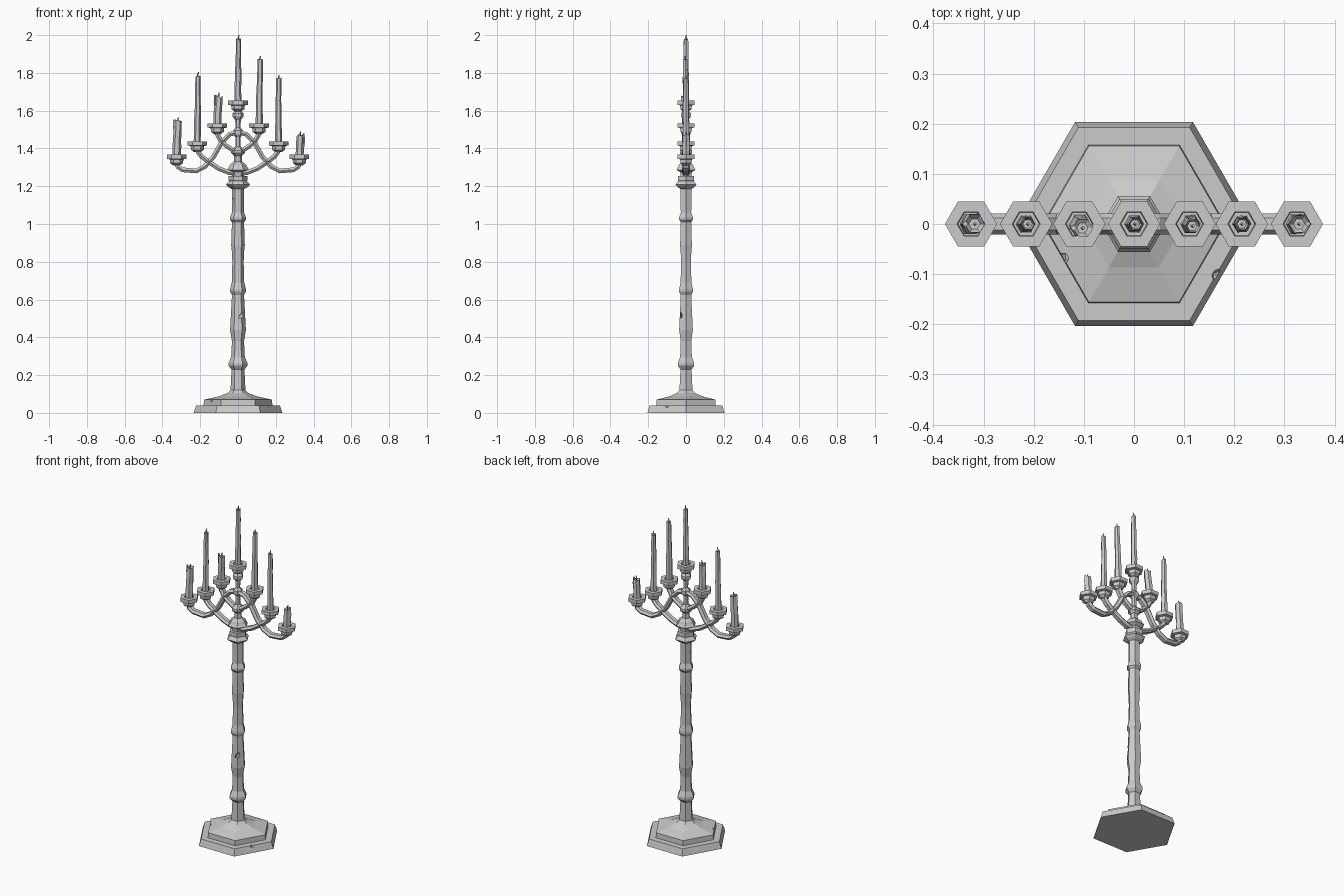
import bpy, bmesh, math, random
from mathutils import Vector

if "Cube" in bpy.data.objects:
    bpy.data.objects.remove(bpy.data.objects["Cube"])

random.seed(4)


def finish(name, bm):
    bmesh.ops.recalc_face_normals(bm, faces=bm.faces)
    me = bpy.data.meshes.new(name)
    bm.to_mesh(me)
    bm.free()
    ob = bpy.data.objects.new(name, me)
    bpy.context.collection.objects.link(ob)
    return ob


def skin(name, rings):
    """Closed mesh through a list of vertex rings."""
    bm = bmesh.new()
    vs = [[bm.verts.new(p) for p in r] for r in rings]
    n = len(vs[0])
    for a, b in zip(vs, vs[1:]):
        for i in range(n):
            j = (i + 1) % n
            bm.faces.new((a[i], a[j], b[j], b[i]))
    bm.faces.new(vs[0][::-1])
    bm.faces.new(vs[-1])
    return finish(name, bm)


def hexring(x, y, z, r, jit=0.0, n=6):
    return [(x + r * (1 + random.uniform(-jit, jit)) * math.cos(math.tau * i / n),
             y + r * (1 + random.uniform(-jit, jit)) * math.sin(math.tau * i / n), z)
            for i in range(n)]


def lathe(name, profile, x=0.0, z0=0.0):
    return skin(name, [hexring(x, 0, z0 + z, r) for r, z in profile])


def chip(ob, loc, size):
    """Knock a small angular chip out of an object."""
    bpy.ops.mesh.primitive_ico_sphere_add(subdivisions=1, radius=1, location=loc,
                                          rotation=(0.4, 0.7, 0.2))
    cutter = bpy.context.object
    cutter.scale = size
    cutter.hide_render = True
    mod = ob.modifiers.new("chip", 'BOOLEAN')
    mod.operation = 'DIFFERENCE'
    mod.solver = 'EXACT'
    mod.object = cutter
    bpy.context.view_layer.objects.active = ob
    bpy.ops.object.modifier_apply(modifier=mod.name)
    bpy.data.objects.remove(cutter)


# Stepped hexagonal foot
foot = lathe("foot", [(.235, 0), (.222, .04), (.182, .04), (.18, .07),
                      (.10, .088), (.055, .105), (.04, .12)])
chip(foot, (.172, -.105, .045), (.018, .018, .022))
chip(foot, (-.145, -.07, .074), (.022, .014, .012))

# Turned column
column = lathe("column", [
    (.040, .115), (.034, .23), (.050, .25), (.050, .265), (.036, .295),
    (.032, .38), (.042, .44), (.040, .47), (.032, .625), (.042, .642),
    (.042, .655), (.033, .69), (.030, .80), (.033, .86), (.036, .885),
    (.032, 1.01), (.042, 1.022), (.042, 1.036), (.032, 1.06), (.033, 1.185),
    (.050, 1.195), (.064, 1.208), (.047, 1.228), (.050, 1.232), (.050, 1.255)])
chip(column, (-.038, -.01, 1.12), (.013, .02, .022))
chip(column, (.024, -.03, .52), (.014, .012, .06))

# Upper spindle carrying the centre cup
lathe("upper_spindle", [
    (.032, 1.25), (.036, 1.275), (.058, 1.287), (.048, 1.302), (.042, 1.315),
    (.022, 1.33), (.020, 1.36), (.036, 1.375), (.036, 1.39), (.014, 1.41),
    (.014, 1.46), (.026, 1.475), (.026, 1.495), (.013, 1.51), (.015, 1.55),
    (.030, 1.57), (.030, 1.585), (.015, 1.60), (.015, 1.615)])

# Arms: each half path is mirrored into one continuous swept bar
arms = {
    "outer_arm": [(.325, 1.325), (.318, 1.303), (.295, 1.287), (.22, 1.281), (.175, 1.305),
                  (.13, 1.355), (.085, 1.435), (.045, 1.475), (.0, 1.486)],
    "middle_arm": [(.215, 1.40), (.210, 1.38), (.192, 1.357), (.15, 1.325), (.10, 1.293),
                   (.05, 1.273), (.0, 1.267)],
    "inner_arm": [(.111, 1.49), (.108, 1.472), (.092, 1.442), (.06, 1.413), (.03, 1.393),
                  (.0, 1.383)],
}
for name, half in arms.items():
    path = [Vector((x, 0, z)) for x, z in half]
    path += [Vector((-p.x, 0, p.z)) for p in path[-2::-1]]
    rings = []
    for i, p in enumerate(path):
        t = (path[min(i + 1, len(path) - 1)] - path[max(i - 1, 0)]).normalized()
        side = Vector((-t.z, 0, t.x))
        rings.append([p + side * .0125 * s + Vector((0, w, 0)) for s, w in
                      ((0, .021), (1, .012), (1, -.012), (0, -.021), (-1, -.012), (-1, .012))])
    skin(name, rings)

# Cups and candles: x, cup top, candle top, radius, lean x, lean y
spots = [(-.325, 1.367, 1.545, .023, .007, 0), (-.215, 1.438, 1.785, .019, .003, 0),
         (-.109, 1.533, 1.675, .022, .006, -.008), (0, 1.653, 1.98, .019, .002, 0),
         (.111, 1.533, 1.87, .020, .005, -.004), (.215, 1.438, 1.77, .019, .0, 0),
         (.325, 1.367, 1.47, .022, .004, 0)]
for k, (x, zc, zt, r, lx, ly) in enumerate(spots):
    lathe(f"cup_{k}", [(.016, -.058), (.034, -.045), (.036, -.025), (.052, -.022),
                       (.052, 0), (.028, 0), (.026, -.008)], x, zc)
    rings = []
    h = zt - zc
    steps = max(4, round(h / .06))
    for i in range(steps + 1):
        f = i / steps
        taper = 1 - .3 * f if h > .2 else 1 - .1 * f
        wob = random.uniform(-.0015, .0015)
        rings.append(hexring(x + lx * f + wob, ly * f, zc - .01 + (h + .01) * f,
                             r * taper, .07))
    top = rings[-1]
    # melted rim and pool
    rings[-1] = [(a, b, c + random.uniform(-.006, .006)) for a, b, c in top]
    rings.append(hexring(x + lx, ly, zt - .010, r * .5))
    skin(f"candle_{k}", rings)
    skin(f"wick_{k}", [hexring(x + lx, ly, zt - .012, .004, n=4),
                       hexring(x + lx, ly, zt + .008, .004, n=4),
                       hexring(x + lx + .003, ly, zt + .02, .003, n=4)])
    # wax drip down one side, spilling over the shorter candles' rims
    if h < .2:
        s = -1 if k != 6 else 1
        skin(f"wax_drip_{k}", [hexring(x + lx + s * r * .8, ly, zt - .07, .003, n=4),
                               hexring(x + lx + s * r * .85, ly, zt - .03, .007, n=4),
                               hexring(x + lx + s * r * .8, ly, zt + .008, .006, n=4)])
